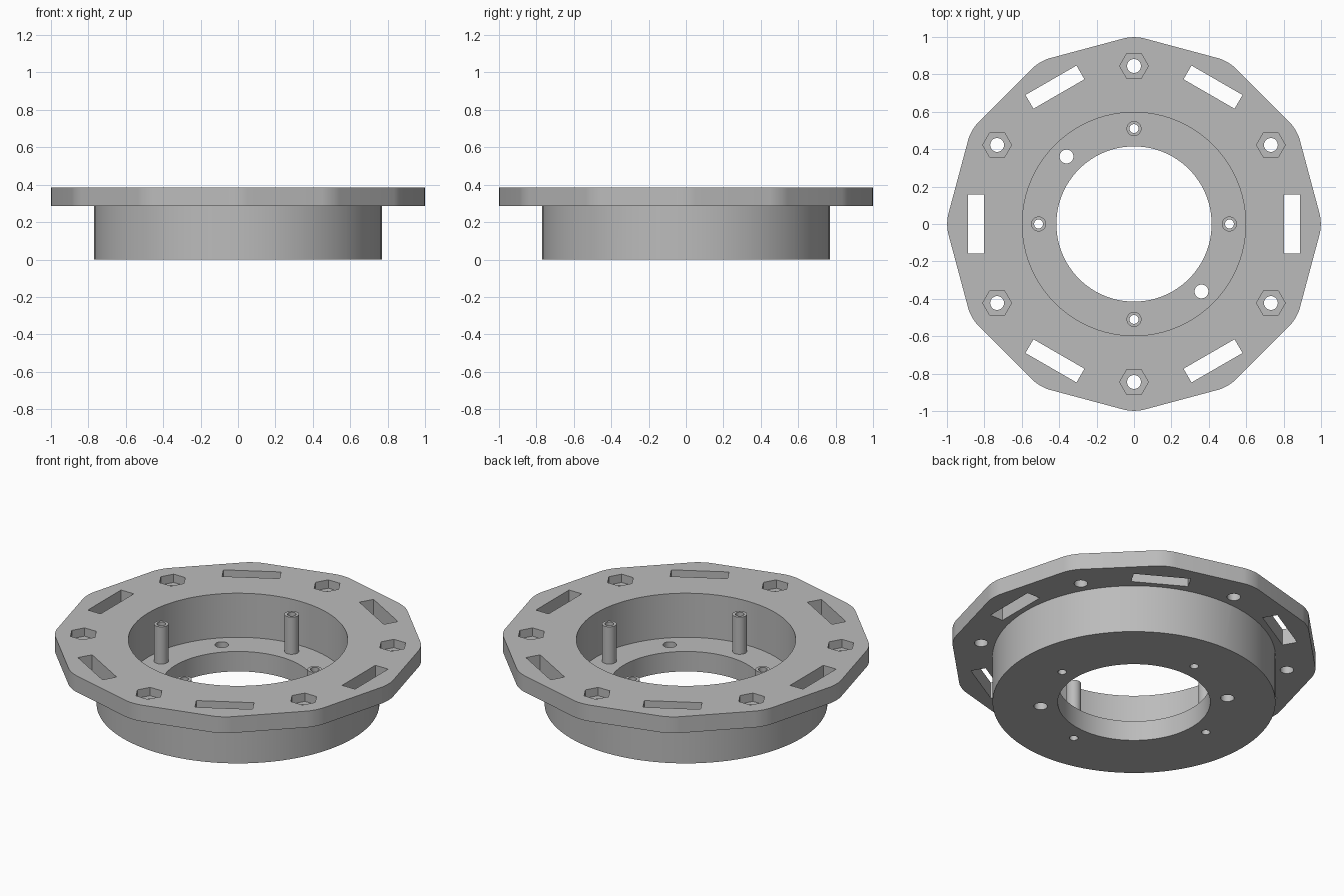
import bpy, bmesh
from math import radians, cos, sin, tau
from mathutils import Matrix

cube = bpy.data.objects.get("Cube")
if cube:
    bpy.data.objects.remove(cube, do_unlink=True)

grey = bpy.data.materials.new("plain grey")
grey.use_nodes = True
COLOUR = (0.5, 0.5, 0.5, 1)
grey.diffuse_color = COLOUR
grey.node_tree.nodes["Principled BSDF"].inputs["Base Color"].default_value = COLOUR

TOP, FLANGE_Z, FLOOR_Z, POST_TOP = 0.385, 0.287, 0.12, 0.343
BOLT_R, POST_R = 0.845, 0.51


def finish(name, bm):
    mesh = bpy.data.meshes.new(name)
    bm.to_mesh(mesh)
    bm.free()
    mesh.materials.append(grey)
    ob = bpy.data.objects.new(name, mesh)
    bpy.context.collection.objects.link(ob)
    return ob


def prism(name, radius, z0, z1, sides=96, at=(0, 0), rounding=0):
    """Upright prism with a corner on +x, optionally with rounded corners."""
    bm = bmesh.new()
    ring = [bm.verts.new((at[0] + radius * cos(tau * i / sides),
                          at[1] + radius * sin(tau * i / sides), z0)) for i in range(sides)]
    base = bm.faces.new(ring)
    out = bmesh.ops.extrude_face_region(bm, geom=[base])
    for v in out["geom"]:
        if isinstance(v, bmesh.types.BMVert):
            v.co.z = z1
    bmesh.ops.recalc_face_normals(bm, faces=bm.faces)
    if rounding:
        upright = [e for e in bm.edges if abs(e.verts[0].co.z - e.verts[1].co.z) > 0.01]
        bmesh.ops.bevel(bm, geom=upright, offset=rounding, segments=6, profile=0.5,
                        affect='EDGES')
    return finish(name, bm)


def slot(angle):
    bm = bmesh.new()
    m = (Matrix.Rotation(angle, 4, 'Z') @ Matrix.Translation((BOLT_R, 0, TOP))
         @ Matrix.Diagonal((0.085, 0.315, 0.4, 1)))
    bmesh.ops.create_cube(bm, size=1, matrix=m)
    return finish("slot_cutter", bm)


def combine(ob, other, operation):
    """Apply a boolean and remove the helper."""
    other.hide_render = True
    mod = ob.modifiers.new("cut", 'BOOLEAN')
    mod.operation, mod.object, mod.solver = operation, other, 'EXACT'
    bpy.context.view_layer.objects.active = ob
    bpy.ops.object.modifier_apply(modifier=mod.name)
    bpy.data.objects.remove(other, do_unlink=True)


def polar(r, degrees):
    return r * cos(radians(degrees)), r * sin(radians(degrees))


def smooth(ob):
    bpy.ops.object.select_all(action='DESELECT')
    ob.select_set(True)
    bpy.context.view_layer.objects.active = ob
    bpy.ops.object.shade_smooth_by_angle(angle=radians(25))


# Twelve-sided flange on a round drum
housing = prism("flanged_housing", 1.007, FLANGE_Z, TOP, sides=12, rounding=0.054)
combine(housing, prism("drum", 0.77, 0, FLANGE_Z + 0.03), 'UNION')

# Recess and central opening
combine(housing, prism("recess_cutter", 0.597, FLOOR_Z, 0.6), 'DIFFERENCE')
combine(housing, prism("opening_cutter", 0.415, -0.2, 0.6), 'DIFFERENCE')

# Nut pockets with bolt holes, alternating with slots
for k in range(6):
    spot = polar(BOLT_R, 30 + 60 * k)
    combine(housing, prism("nut_cutter", 0.077, TOP - 0.05, 0.6, 6, spot), 'DIFFERENCE')
    combine(housing, prism("bolt_cutter", 0.037, 0.2, 0.6, 32, spot), 'DIFFERENCE')
    combine(housing, slot(radians(60 * k)), 'DIFFERENCE')

# Two plain holes through the floor
for a in (135, 315):
    combine(housing, prism("floor_cutter", 0.037, -0.1, 0.2, 32, polar(POST_R, a)), 'DIFFERENCE')

# Four hollow standoffs, drilled through the floor
for a, side in zip(range(0, 360, 90), ("left", "back", "right", "front")):
    spot = polar(POST_R, a)
    combine(housing, prism("drill", 0.024, -0.1, 0.2, 32, spot), 'DIFFERENCE')
    post = prism(side + "_standoff", 0.04, FLOOR_Z, POST_TOP, 32, spot)
    combine(post, prism("drill", 0.024, 0, 0.6, 32, spot), 'DIFFERENCE')
    smooth(post)
smooth(housing)
